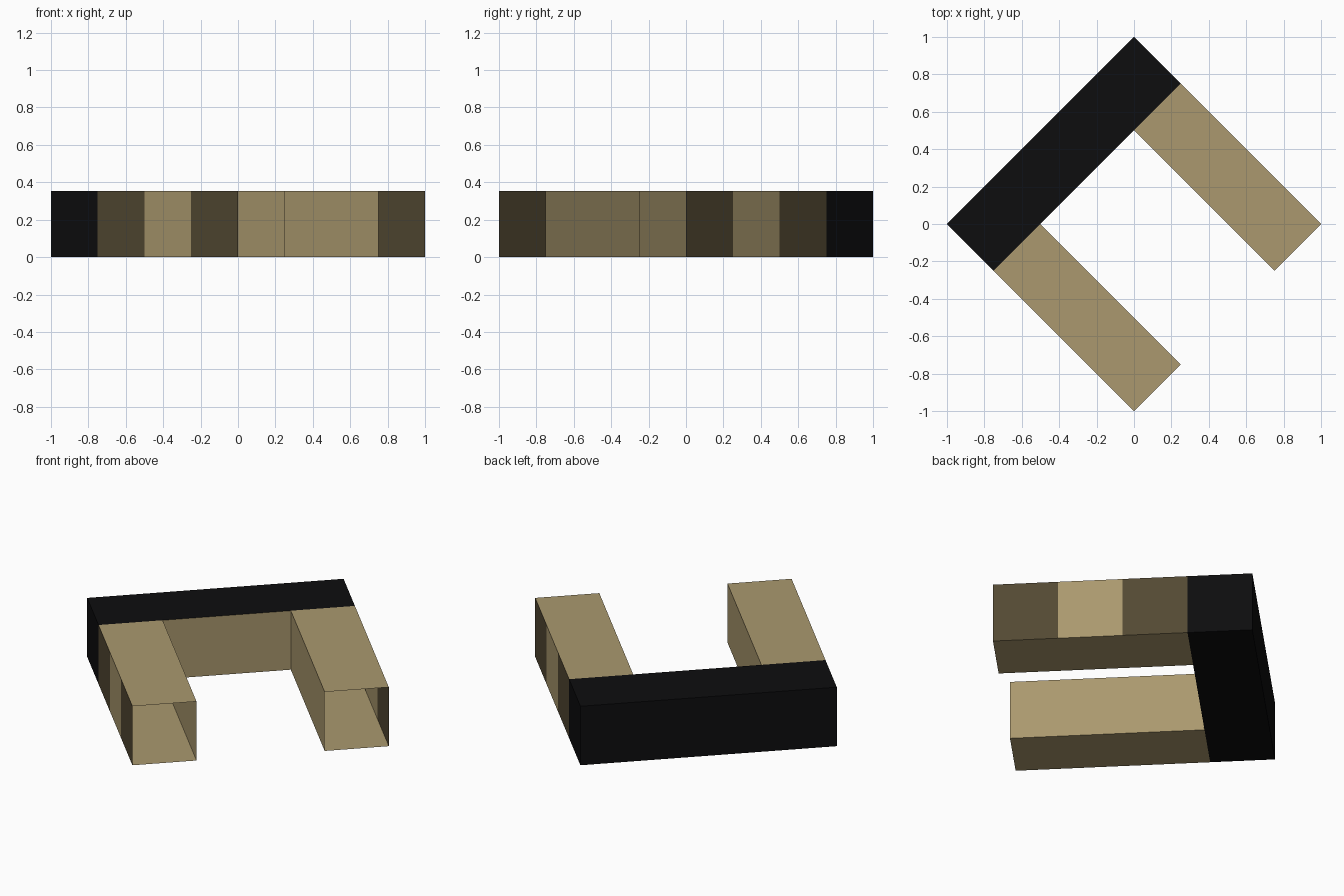
import bpy, bmesh, math
from mathutils import Matrix, Vector

if "Cube" in bpy.data.objects:
    bpy.data.objects.remove(bpy.data.objects["Cube"])

S = math.sqrt(2) / 4            # one square cell
TURN = Matrix.Rotation(math.radians(45), 4, 'Z')


def material(name, rgb):
    m = bpy.data.materials.new(name)
    m.diffuse_color = (*rgb, 1)
    m.use_nodes = True
    m.node_tree.nodes["Principled BSDF"].inputs["Base Color"].default_value = m.diffuse_color
    return m


MATS = [material("tan", (0.405, 0.318, 0.156)),
        material("dark brown", (0.086, 0.067, 0.033)),
        material("black", (0.004, 0.004, 0.0045))]
TAN, BROWN, BLACK = range(3)


def build(name, cells, colour):
    """Hollow row of unit cells; colour(cell, direction) is a material or None for open."""
    bm = bmesh.new()
    for cx, cy in cells:
        box = bmesh.ops.create_cube(bm, size=1, matrix=Matrix.Translation((cx, cy, 0.5)))
        centre = Vector((cx, cy, 0.5))
        faces = {f for v in box['verts'] for f in v.link_faces}
        unwanted = []
        for f in faces:
            d = f.calc_center_median() - centre
            d = tuple(round(c * 2) for c in d)
            mat = colour((cx, cy), d)
            if mat is None:
                unwanted.append(f)
            else:
                f.material_index = mat
        bmesh.ops.delete(bm, geom=unwanted, context='FACES')
    bmesh.ops.remove_doubles(bm, verts=bm.verts, dist=1e-4)
    bm.transform(TURN @ Matrix.Scale(S, 4))
    me = bpy.data.meshes.new(name)
    bm.to_mesh(me)
    bm.free()
    for m in MATS:
        me.materials.append(m)
    ob = bpy.data.objects.new(name, me)
    bpy.context.collection.objects.link(ob)


# Back bar: black shell, tan inner wall, open where the arms join
def bar_colour(cell, d):
    if d[0]:
        return BLACK if d[0] * cell[0] > 1 else None
    if d[1] < 0:
        return TAN if abs(cell[0]) < 1 else None
    return BLACK


build("back_bar", [(x, 1.5) for x in (-1.5, -0.5, 0.5, 1.5)], bar_colour)


# Arms: open-ended tan tubes, outer wall brown / tan / brown
def arm_colour(cell, d):
    if d[1]:
        return None
    outer = d[0] * cell[0] > 0
    return BROWN if outer and cell[1] != -0.5 else TAN


for side, x in (("left", -1.5), ("right", 1.5)):
    build(side + "_arm", [(x, y) for y in (0.5, -0.5, -1.5)], arm_colour)
